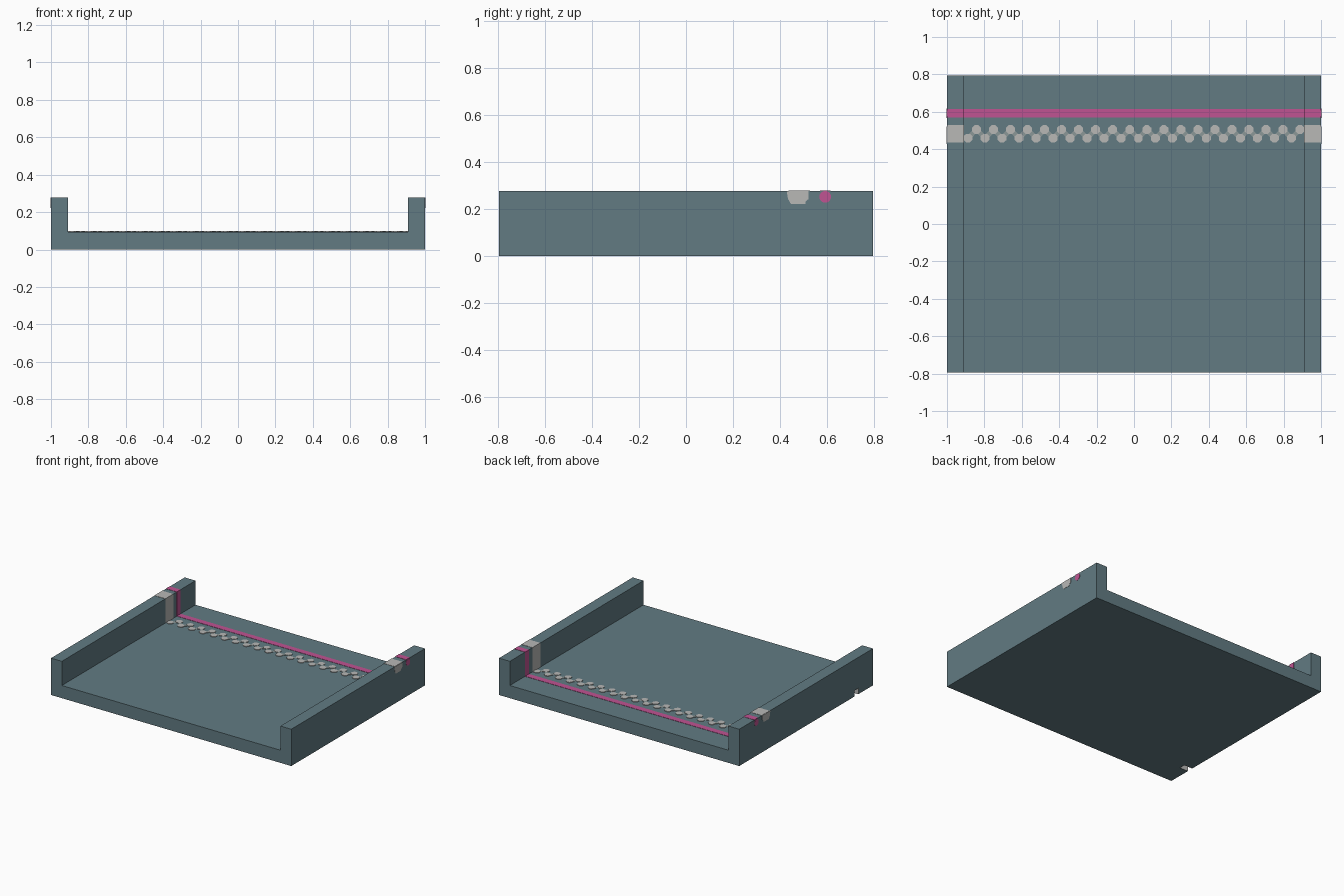
import bpy, bmesh, math

cube = bpy.data.objects.get("Cube")
if cube:
    bpy.data.objects.remove(cube, do_unlink=True)


def material(name, rgb):
    m = bpy.data.materials.new(name)
    m.use_nodes = True
    m.diffuse_color = (*rgb, 1)
    m.node_tree.nodes["Principled BSDF"].inputs["Base Color"].default_value = (*rgb, 1)
    return m


TEAL = material("slate teal", (0.122, 0.198, 0.226))
LIGHT = material("light grey", (0.48, 0.48, 0.47))
MID = material("mid grey", (0.26, 0.31, 0.31))
PINK = material("pink", (0.53, 0.088, 0.29))


def prism(bm, pts, offset):
    """Extrude a flat outline by an offset vector."""
    face = bm.faces.new([bm.verts.new(p) for p in pts])
    out = bmesh.ops.extrude_face_region(bm, geom=[face])["geom"]
    bmesh.ops.translate(bm, vec=offset, verts=[v for v in out if isinstance(v, bmesh.types.BMVert)])


def finish(bm, name, mats):
    bmesh.ops.recalc_face_normals(bm, faces=bm.faces)
    mesh = bpy.data.meshes.new(name)
    bm.to_mesh(mesh)
    bm.free()
    for m in mats:
        mesh.materials.append(m)
    ob = bpy.data.objects.new(name, mesh)
    bpy.context.collection.objects.link(ob)
    return ob


def part(name, mat, shapes):
    bm = bmesh.new()
    for pts, offset in shapes:
        prism(bm, pts, offset)
    return finish(bm, name, [mat])


# Main dimensions
DEPTH, FLOOR, TOP, INNER = 0.795, 0.095, 0.277, 0.91
T = 0.002  # thickness of the inlaid bands

# Tray: U profile run from front to back
profile = [(-1, 0), (1, 0), (1, TOP), (INNER, TOP), (INNER, FLOOR),
           (-INNER, FLOOR), (-INNER, TOP), (-1, TOP)]
tray = part("tray", TEAL, [([(x, -DEPTH, z) for x, z in profile], (0, 2 * DEPTH, 0))])
tray.data.materials.append(LIGHT)

# Small slot under the side wall at x = -1
slot = part("slot_cutter", LIGHT, [([(-1.05, -0.62, -0.05), (-0.93, -0.62, -0.05),
                                     (-0.93, -0.62, 0.045), (-1.05, -0.62, 0.045)], (0, 0.047, 0))])
slot.hide_render = True
mod = tray.modifiers.new("slot", 'BOOLEAN')
mod.operation, mod.solver, mod.object = 'DIFFERENCE', 'EXACT', slot
bpy.context.view_layer.objects.active = tray
bpy.ops.object.modifier_apply(modifier=mod.name)
bpy.data.objects.remove(slot, do_unlink=True)
for f in tray.data.polygons:
    c = f.center
    inside = -0.9999 < c.x < -0.92 and -0.63 < c.y < -0.56 and 0.001 < c.z < 0.05
    f.material_index = 1 if inside else 0


def wall_band(s, y0, y1):
    """Band over the top and down the inner face of one wall."""
    path = [(1, TOP), (1, TOP + T), (INNER - T, TOP + T), (INNER - T, FLOOR),
            (INNER, FLOOR), (INNER, TOP)]
    return [(s * x, y0, z) for x, z in path], (0, y1 - y0, 0)


# Outlines seen on the outer faces of the walls
chain_end = [(0.428, TOP), (0.522, TOP), (0.522, 0.243), (0.508, 0.232),
             (0.508, 0.222), (0.446, 0.222), (0.434, 0.243)]
cord_end = [(0.592 + 0.025 * math.cos(a), 0.252 + 0.025 * math.sin(a))
            for a in [math.tau * i / 20 for i in range(20)]]

for s, side in ((1, "left"), (-1, "right")):
    part(side + "_chain_band", LIGHT, [wall_band(s, 0.435, 0.528)])
    part(side + "_cord_band", PINK, [wall_band(s, 0.57, 0.615)])
    part(side + "_chain_end", LIGHT, [([(s, y, z) for y, z in chain_end], (s * T, 0, 0))])
    part(side + "_cord_end", PINK, [([(s, y, z) for y, z in cord_end], (s * T, 0, 0))])

# Cord across the floor
part("floor_cord", PINK, [([(-INNER, 0.57, FLOOR), (INNER, 0.57, FLOOR),
                            (INNER, 0.615, FLOOR), (-INNER, 0.615, FLOOR)], (0, 0, T))])

# Twisted chain across the floor: zigzag strands with raised link faces
COUNT = 40
STEP = 2 * INNER / COUNT
links, strands = [], []
for i in range(COUNT):
    x = -INNER + STEP * (i + 0.5)
    y, other = (0.505, 0.459) if i % 2 else (0.459, 0.505)
    links.append(([(x + 0.026 * math.cos(a), y + 0.025 * math.sin(a), FLOOR)
                   for a in [math.tau * (k + 0.5) / 8 for k in range(8)]], (0, 0, 2 * T)))
    if i < COUNT - 1:
        strands.append(([(x, y - 0.018, FLOOR), (x + STEP, other - 0.018, FLOOR),
                         (x + STEP, other + 0.018, FLOOR), (x, y + 0.018, FLOOR)], (0, 0, T)))
part("chain_links", LIGHT, links)
part("chain_strands", MID, strands)
